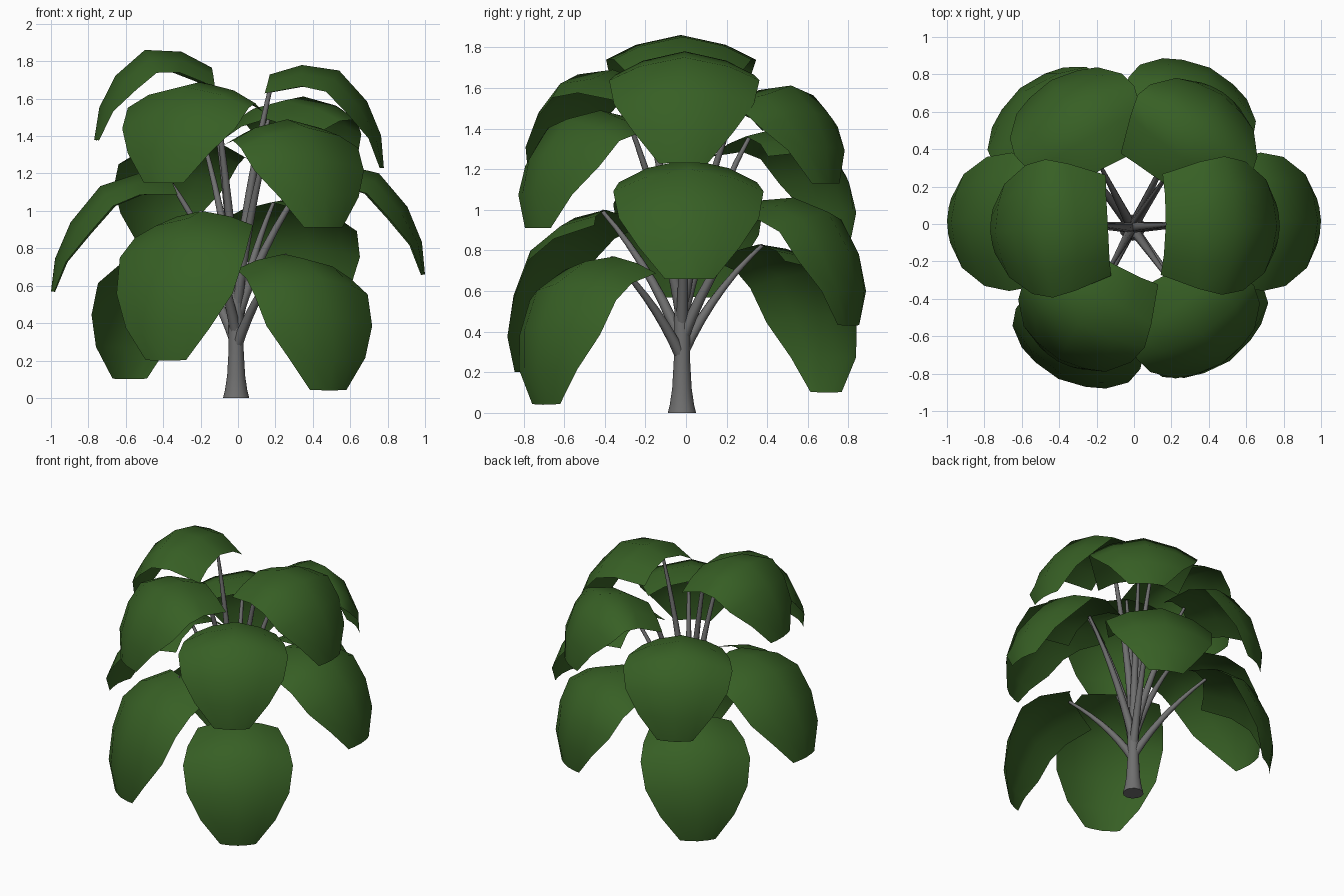
import bpy, bmesh
from math import cos, sin, radians, hypot, pi
from mathutils import Vector

if "Cube" in bpy.data.objects:
    bpy.data.objects.remove(bpy.data.objects["Cube"])

green = bpy.data.materials.new("leaf_green")
green.diffuse_color = (0.038, 0.115, 0.018, 1)
green.use_nodes = True
green.node_tree.nodes["Principled BSDF"].inputs["Base Color"].default_value = green.diffuse_color
bark = bpy.data.materials.new("bark_grey")
bark.diffuse_color = (0.16, 0.16, 0.16, 1)
bark.use_nodes = True
bark.node_tree.nodes["Principled BSDF"].inputs["Base Color"].default_value = bark.diffuse_color

# azimuth, base radius, peak height, tip radius, tip height, fork height on trunk
LEAVES = [
    (183, .14, 1.86, .77, 1.38, .56), (-1, .17, 1.78, .78, 1.23, .56),
    (-119, .24, 1.69, .84, 1.15, .52), (56, .27, 1.61, .85, 1.13, .52),
    (-58, .32, 1.49, .88, .91, .47), (120, .34, 1.40, .88, .82, .47),
    (1, .38, 1.25, 1.0, .66, .42), (179, .36, 1.20, 1.0, .57, .42),
    (64, .41, 1.06, .91, .43, .36), (-116, .44, 1.00, .90, .20, .34),
    (130, .47, .83, .92, .10, .29), (-55, .43, .77, .86, .04, .27)]
# leaf midline in its chord frame (along, above), half width and edge drop in units
ROWS = [(0, 0, .27, .09), (.128, .178, .34, .115), (.347, .302, .37, .13),
        (.626, .262, .345, .12), (.846, .15, .25, .065), (1, 0, .12, .02)]
TRUNK = Vector((-.01, -.02, 0))


def new_object(name, bm, mat):
    me = bpy.data.meshes.new(name)
    bm.to_mesh(me)
    bm.free()
    for p in me.polygons:
        p.use_smooth = len(p.vertices) == 4
    ob = bpy.data.objects.new(name, me)
    bpy.context.collection.objects.link(ob)
    me.materials.append(mat)


def tube(name, pts, radii, sides=8):
    bm = bmesh.new()
    rings = []
    for i, p in enumerate(pts):
        t = (pts[min(i + 1, len(pts) - 1)] - pts[max(i - 1, 0)]).normalized()
        a = t.cross(Vector((0, 1, 0))).normalized()
        b = t.cross(a)
        rings.append([bm.verts.new(p + radii[i] * (a * cos(2 * pi * k / sides) + b * sin(2 * pi * k / sides)))
                      for k in range(sides)])
    for r, s in zip(rings, rings[1:]):
        for k in range(sides):
            bm.faces.new((r[k], r[(k + 1) % sides], s[(k + 1) % sides], s[k]))
    bm.faces.new(rings[0][::-1])
    bm.faces.new(rings[-1])
    bmesh.ops.recalc_face_normals(bm, faces=bm.faces)
    new_object(name, bm, bark)


def midline(rb, zb, rt, zt):
    dr, dz = rt - rb, zt - zb
    f = (.81 / hypot(dr, dz)) ** 2      # a longer chord means a flatter arch
    return [(rb + u * dr - v * f * dz, zb + u * dz + v * f * dr) for u, v, w, d in ROWS]


for i, (az, rb, peak, rt, zt, fork) in enumerate(LEAVES, 1):
    # raise or lower the base until the arch reaches its peak height
    zb = peak
    for _ in range(8):
        zb += peak - max(z for r, z in midline(rb, zb, rt, zt))
    line = midline(rb, zb, rt, zt)
    out = Vector((cos(radians(az)), sin(radians(az)), 0))
    side = Vector((-out.y, out.x, 0))
    up = Vector((0, 0, 1))

    # drooping leaf blade, arched across its width, with a slightly hollow base edge
    bm = bmesh.new()
    grid = []
    for j, (r, z) in enumerate(line):
        a, b = line[max(j - 1, 0)], line[min(j + 1, 5)]
        tr, tz = b[0] - a[0], b[1] - a[1]
        n = hypot(tr, tz)
        normal = (out * -tz + up * tr) / n
        along = (out * tr + up * tz) / n
        w, drop = ROWS[j][2:]
        row = []
        for s in (-1, -.6, 0, .6, 1):
            p = out * r + up * z + side * s * w - normal * drop * abs(s) ** 1.8
            if j == 0:
                p -= along * .05 * s * s
            row.append(bm.verts.new(p))
        grid.append(row)
    for g, h in zip(grid, grid[1:]):
        for k in range(4):
            bm.faces.new((g[k], h[k], h[k + 1], g[k + 1]))
    new_object(f"leaf_{i}", bm, green)

    # curved stalk from the trunk to the leaf base
    start = TRUNK + up * fork
    end = out * (rb + .02) + up * (zb - .005)
    d = end - start
    mid = start + Vector((d.x * .38, d.y * .38, d.z * .58))
    ts = [k / 7 for k in range(8)]
    tube(f"stalk_{i}", [start * (1 - t) ** 2 + mid * 2 * t * (1 - t) + end * t * t for t in ts],
         [.03 - .02 * t for t in ts])

# flared trunk
tube("trunk", [TRUNK + Vector((0, 0, z)) for z in (0, .04, .12, .26, .4, .54, .62)],
     [.07, .06, .048, .04, .04, .036, .025], 12)
